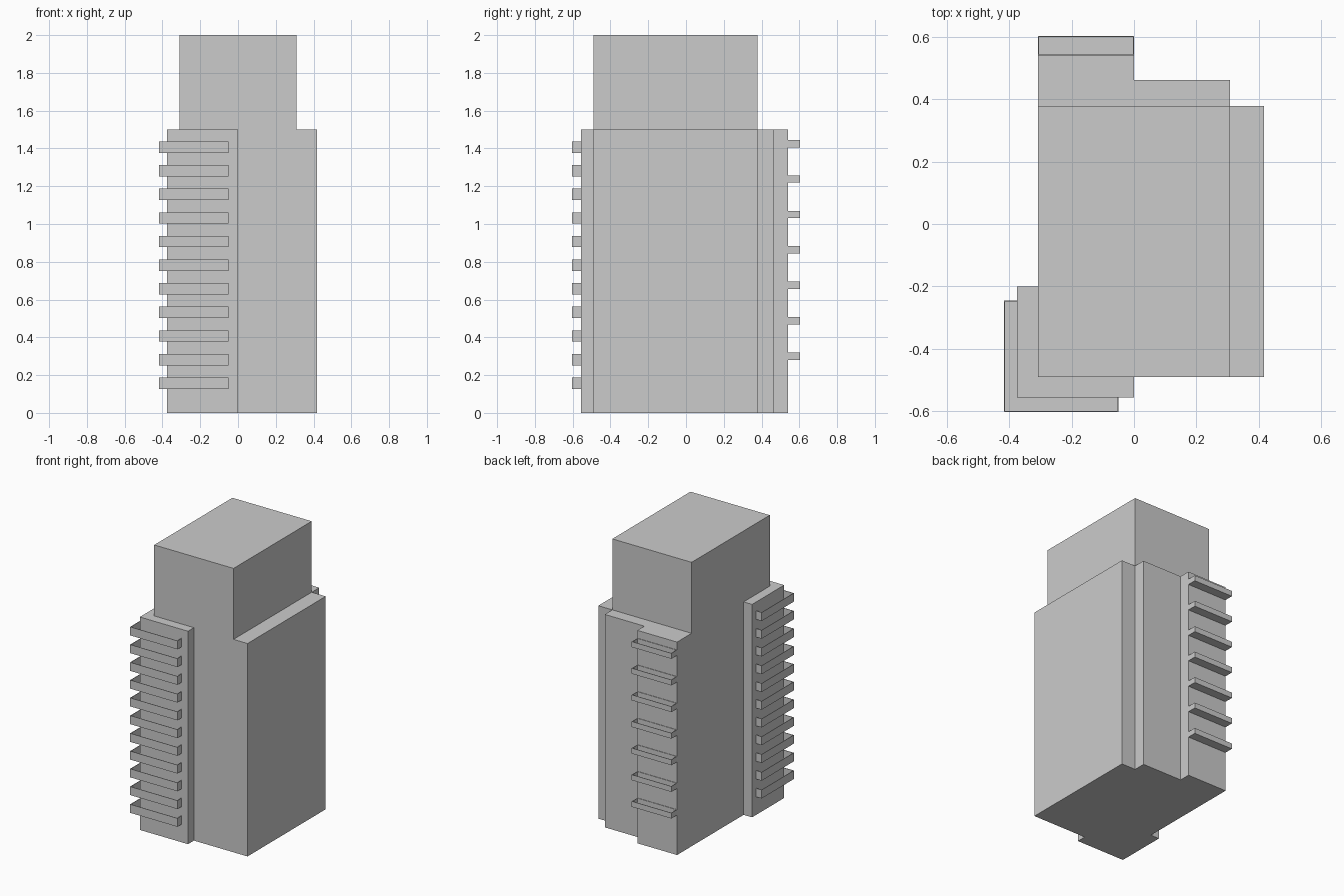
import bpy, bmesh

if "Cube" in bpy.data.objects:
    bpy.data.objects.remove(bpy.data.objects["Cube"])


def finish(name, bm):
    bmesh.ops.recalc_face_normals(bm, faces=bm.faces)
    mesh = bpy.data.meshes.new(name)
    bm.to_mesh(mesh)
    bm.free()
    ob = bpy.data.objects.new(name, mesh)
    bpy.context.collection.objects.link(ob)
    return ob


def rect(x0, x1, y0, y1):
    return [(x0, y0), (x1, y0), (x1, y1), (x0, y1)]


def prism(name, outline, z0, z1):
    """Extrude a footprint from z0 up to z1."""
    bm = bmesh.new()
    base = bm.faces.new([bm.verts.new((x, y, z0)) for x, y in outline])
    ext = bmesh.ops.extrude_face_region(bm, geom=[base], use_keep_orig=True)
    for v in ext["geom"]:
        if isinstance(v, bmesh.types.BMVert):
            v.co.z = z1
    return finish(name, bm)


def balconies(name, outline, z0, height, step, count, wall=0.005):
    """Stack of open trays: each box gets its top inset and pushed down."""
    bm = bmesh.new()
    for i in range(count):
        z = z0 + i * step
        low = [bm.verts.new((x, y, z)) for x, y in outline]
        high = [bm.verts.new((x, y, z + height)) for x, y in outline]
        bm.faces.new(low[::-1])
        top = bm.faces.new(high)
        for k in range(4):
            n = (k + 1) % 4
            bm.faces.new((low[k], low[n], high[n], high[k]))
        bm.normal_update()
        bmesh.ops.inset_region(bm, faces=[top], thickness=wall)
        inner = bmesh.ops.extrude_face_region(bm, geom=[top])
        for v in inner["geom"]:
            if isinstance(v, bmesh.types.BMVert):
                v.co.z = z + wall
        if top.is_valid:
            bm.faces.remove(top)
    return finish(name, bm)


# Main tower and its lower wings
W, ROOF = 0.309, 1.5
prism("main_tower", rect(-W, W, -0.491, 0.379), 0, 2)
prism("side_wing", rect(W, 0.418, -0.491, 0.379), 0, ROOF)
prism("rear_wing", rect(-W, W, 0.379, 0.463), 0, ROOF)
prism("rear_bay", rect(-W, 0, 0.463, 0.541), 0, ROOF)

# L-shaped block wrapping the front left corner
prism("corner_block",
      [(-0.375, -0.557), (0, -0.557), (0, -0.491),
       (-W, -0.491), (-W, -0.2), (-0.375, -0.2)], 0, ROOF)

# Balcony stacks
balconies("corner_balconies", rect(-0.418, -0.049, -0.604, -0.246),
          0.127, 0.06, 0.125, 11)
balconies("rear_balconies", rect(-W, 0, 0.541, 0.604),
          0.281, 0.039, 0.1875, 7)
